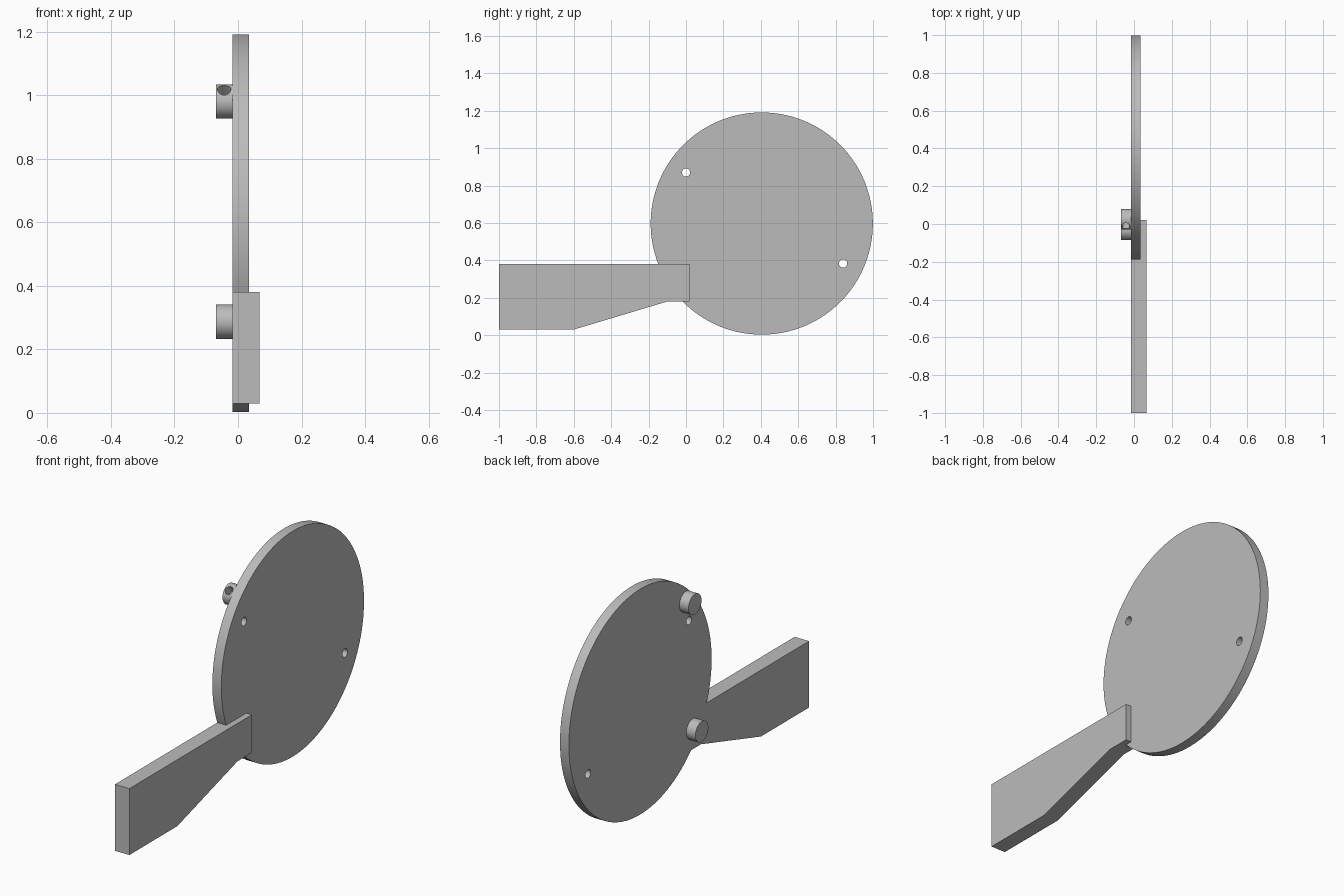
import bpy
import bmesh
from math import pi
from mathutils import Vector

if "Cube" in bpy.data.objects:
    bpy.data.objects.remove(bpy.data.objects["Cube"])

grey = bpy.data.materials.new("plain grey")
grey.use_nodes = True
colour = (0.5, 0.5, 0.5, 1)
grey.diffuse_color = colour
grey.node_tree.nodes["Principled BSDF"].inputs["Base Color"].default_value = colour

BACK = -0.017        # shared flat side of disc and arm
DISC_FRONT = 0.035
ARM_FRONT = 0.067
PEG_END = -0.07
CENTRE = Vector((0, 0.405, 0.597))


def add_object(name, bm):
    bmesh.ops.recalc_face_normals(bm, faces=bm.faces)
    mesh = bpy.data.meshes.new(name)
    bm.to_mesh(mesh)
    bm.free()
    mesh.materials.append(grey)
    obj = bpy.data.objects.new(name, mesh)
    bpy.context.collection.objects.link(obj)
    return obj


def cylinder(name, start, end, radius, sides=32):
    """Closed cylinder between two points."""
    start, end = Vector(start), Vector(end)
    axis = end - start
    bm = bmesh.new()
    bmesh.ops.create_cone(bm, cap_ends=True, segments=sides, radius1=radius,
                          radius2=radius, depth=axis.length)
    matrix = axis.to_track_quat("Z", "Y").to_matrix().to_4x4()
    matrix.translation = (start + end) / 2
    bm.transform(matrix)
    return add_object(name, bm)


def combine(target, tool, operation="DIFFERENCE"):
    """Apply a boolean and throw the tool away."""
    mod = target.modifiers.new("boolean", "BOOLEAN")
    mod.operation = operation
    mod.solver = "EXACT"
    mod.object = tool
    tool.hide_render = True
    bpy.context.view_layer.objects.active = target
    bpy.ops.object.modifier_apply(modifier=mod.name)
    bpy.data.objects.remove(tool)


def smooth(obj):
    bpy.ops.object.select_all(action="DESELECT")
    obj.select_set(True)
    bpy.context.view_layer.objects.active = obj
    bpy.ops.object.shade_smooth_by_angle(angle=pi / 6)


# Round disc
body = cylinder("disc_with_arm", (BACK, CENTRE.y, CENTRE.z),
                (DISC_FRONT, CENTRE.y, CENTRE.z), 0.594, 128)

# Tapered mounting arm, fused to the disc
outline = [(-1, 0.03), (-0.6, 0.03), (-0.1, 0.18),
           (0.02, 0.18), (0.02, 0.38), (-1, 0.38)]
bm = bmesh.new()
face = bm.faces.new([bm.verts.new((BACK, y, z)) for y, z in outline])
side = bmesh.ops.extrude_face_region(bm, geom=[face])
bmesh.ops.translate(bm, vec=(ARM_FRONT - BACK, 0, 0),
                    verts=[v for v in side["geom"] if isinstance(v, bmesh.types.BMVert)])
combine(body, add_object("arm", bm), "UNION")

# Counterbored screw holes in the arm
for y in (-0.875, -0.695):
    for z in (0.09, 0.255):
        combine(body, cylinder("screw_hole", (-0.1, y, z), (0.1, y, z), 0.022))
        combine(body, cylinder("counterbore", (0.027, y, z), (0.1, y, z), 0.042))

# Two through holes in the disc
for y, z in ((0, 0.87), (0.84, 0.383)):
    combine(body, cylinder("disc_hole", (-0.1, y, z), (0.1, y, z), 0.022))
smooth(body)

# Pegs on the back, each with a blind bore facing outward from the disc centre
for name, y, z in (("upper_peg", 0.025, 0.98), ("lower_peg", -0.032, 0.287)):
    peg = cylinder(name, (PEG_END, y, z), (BACK, y, z), 0.054, 48)
    middle = Vector(((PEG_END + BACK) / 2, y, z))
    outward = Vector((0, y - CENTRE.y, z - CENTRE.z)).normalized()
    combine(peg, cylinder("bore", middle, middle + outward * 0.1, 0.021))
    smooth(peg)
